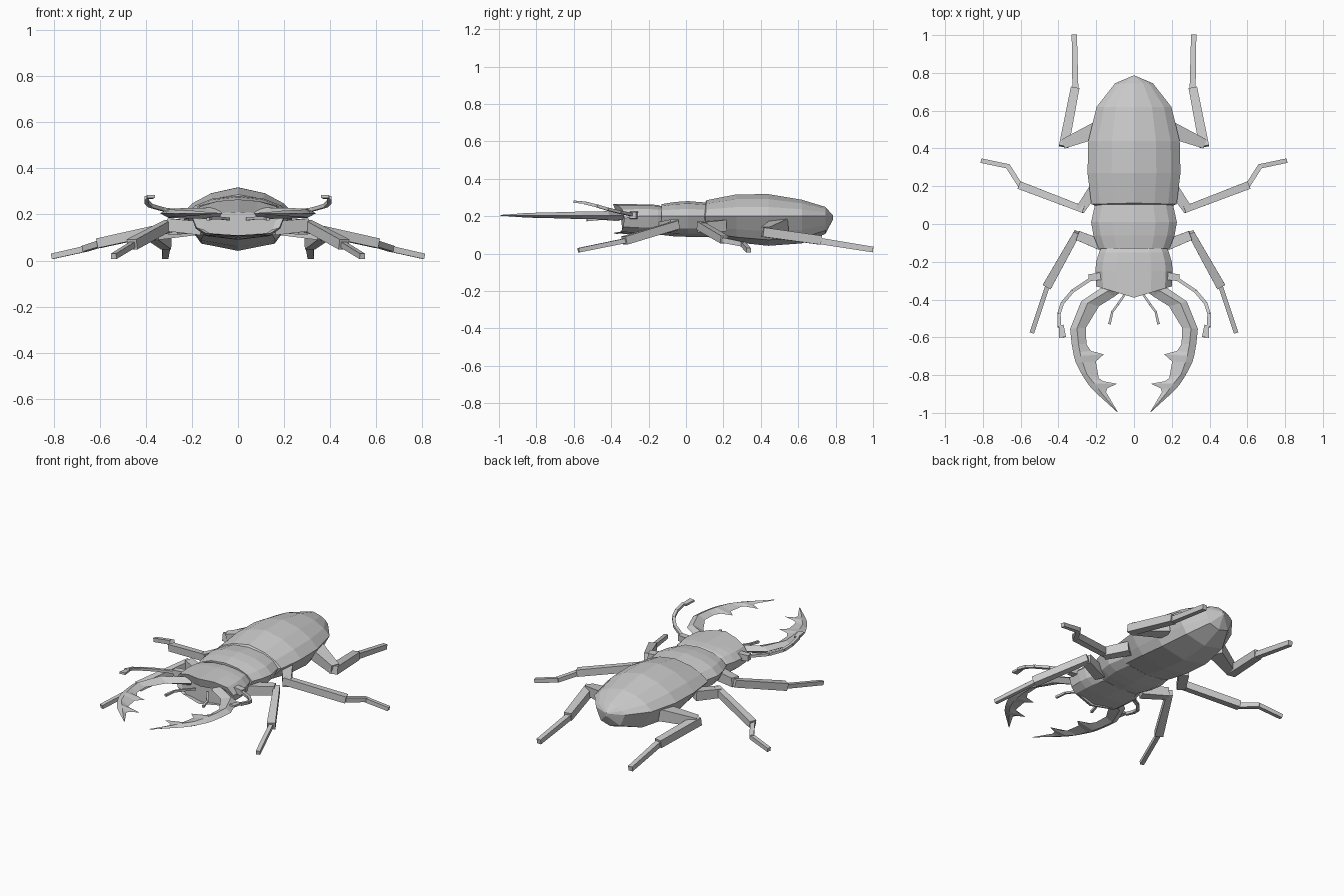
import bpy
from mathutils import Vector


def make(name, verts, faces, mirror=False):
    me = bpy.data.meshes.new(name)
    me.from_pydata(verts, [], faces)
    import bmesh
    bm = bmesh.new()
    bm.from_mesh(me)
    bmesh.ops.recalc_face_normals(bm, faces=bm.faces)
    bm.to_mesh(me)
    bm.free()
    ob = bpy.data.objects.new(name, me)
    bpy.context.collection.objects.link(ob)
    if mirror:
        ob.modifiers.new("mirror", 'MIRROR').use_mirror_merge = False
    return ob


def loft(rings):
    """Join equal rings of points into a closed, capped skin."""
    n = len(rings[0])
    verts = [p for r in rings for p in r]
    faces = [(i * n + j, i * n + (j + 1) % n, (i + 1) * n + (j + 1) % n, (i + 1) * n + j)
             for i in range(len(rings) - 1) for j in range(n)]
    faces += [tuple(range(n)), tuple(range((len(rings) - 1) * n, len(rings) * n))]
    return verts, faces


def body(name, stations, half):
    """Stations: y, half width, top z, side z, bottom z, forward push of the middle.
    half: (width fraction, height fraction) from top centre to bottom centre."""
    section = half + [(-a, b) for a, b in half[-2:0:-1]]
    rings = []
    for y, w, top, side, bot, push in stations:
        rings.append([(a * w, y - push * (1 - abs(a)),
                       side + (b * (top - side) if b > 0 else b * (side - bot)))
                      for a, b in section])
    make(name, *loft(rings))


def limb(name, segments):
    """Segments: start, end, (width, height) at start, (width, height) at end."""
    verts, faces = [], []
    for a, b, s0, s1 in segments:
        a, b = Vector(a), Vector(b)
        d = (b - a).normalized()
        u = d.cross(Vector((0, 0, 1))).normalized()
        v = u.cross(d)
        rings = [[p + u * (i * w / 2) + v * (j * h / 2)
                  for i, j in ((-1, -1), (1, -1), (1, 1), (-1, 1))]
                 for p, (w, h) in ((a, s0), (b, s1))]
        vs, fs = loft(rings)
        faces += [tuple(i + len(verts) for i in f) for f in fs]
        verts += vs
    make(name, verts, faces, True)


# Main body
dome = [(0, 1), (.48, .78), (.8, .42), (1, 0), (.8, -.5), (.66, -.8), (0, -1)]
body("abdomen_and_wing_cases", [
    (.095, .2, .262, .2, .1, 0), (.105, .226, .286, .2, .09, -.006),
    (.27, .246, .317, .2, .06, 0), (.44, .242, .318, .2, .042, 0),
    (.62, .198, .288, .2, .055, 0), (.745, .1, .25, .2, .105, 0),
    (.785, .006, .205, .2, .18, 0)], dome)
plate = [(0, 1), (.5, .84), (.82, .48), (1, 0), (.84, -.6), (.62, -.85), (0, -1)]
body("thorax", [
    (-.13, .188, .265, .2, .1, 0), (-.06, .215, .276, .2, .092, 0),
    (.01, .227, .281, .2, .09, 0), (.11, .205, .273, .2, .09, 0)], plate)
block = [(0, 1), (.45, .9), (.82, .6), (1, 0), (.9, -.6), (.7, -.9), (0, -1)]
body("head", [
    (-.325, .165, .21, .175, .105, .045), (-.33, .2, .265, .19, .11, .06),
    (-.25, .205, .264, .2, .1, 0), (-.2, .2, .264, .2, .1, 0),
    (-.15, .185, .26, .2, .1, 0), (-.12, .17, .25, .2, .1, 0)], block)

# Jaws: outer x, outer y, inner x, inner y, half thickness
jaw = [(.11, -.31, .07, -.36, .025), (.17, -.335, .105, -.385, .024),
       (.28, -.41, .185, -.435, .022), (.338, -.555, .255, -.55, .02),
       (.33, -.635, .252, -.635, .018), (.322, -.68, .228, -.672, .017),
       (.318, -.7, .16, -.69, .016), (.308, -.735, .202, -.728, .015),
       (.285, -.78, .187, -.815, .014), (.262, -.82, .165, -.832, .013),
       (.245, -.845, .09, -.846, .012), (.225, -.87, .142, -.87, .011),
       (.2, -.895, .148, -.89, .009), (.09, -.995, .086, -.995, .002)]
rings = []
for xo, yo, xi, yi, t in jaw:
    w = ((xo - xi) ** 2 + (yo - yi) ** 2) ** .5
    f = min(.5, .036 / w)
    mx, my = xo + (xi - xo) * f, yo + (yi - yo) * f
    rings.append([(xo, yo, .205), (mx, my, .205 + t), (xi, yi, .205), (mx, my, .205 - t)])
make("jaws", *loft(rings), True)

# Antennae with stub base and flat club
r = (.018, .016)
limb("antennae", [
    ((.17, -.275, .205), (.24, -.285, .205), (.04, .04), (.036, .036)),
    ((.22, -.285, .207), (.325, -.355, .222), r, r),
    ((.325, -.355, .222), (.38, -.42, .238), r, r),
    ((.38, -.42, .238), (.397, -.475, .255), r, r),
    ((.397, -.475, .255), (.396, -.545, .272), r, r),
    ((.385, -.535, .272), (.378, -.6, .278), (.025, .012), (.036, .012))])

# Mouth feelers
r = (.012, .012)
limb("mouth_feelers", [
    ((.04, -.36, .18), (.085, -.425, .185), r, r),
    ((.085, -.425, .185), (.115, -.465, .185), r, r),
    ((.115, -.465, .185), (.13, -.53, .18), r, (.014, .014))])

# Legs
limb("front_legs", [
    ((.15, -.12, .14), (.3, -.06, .155), (.06, .06), (.05, .055)),
    ((.3, -.045, .155), (.46, -.33, .07), (.036, .045), (.048, .045)),
    ((.455, -.32, .07), (.54, -.575, .018), (.024, .026), (.024, .024))])
limb("middle_legs", [
    ((.2, .2, .15), (.285, .075, .14), (.06, .06), (.05, .055)),
    ((.265, .075, .15), (.605, .205, .075), (.036, .045), (.042, .042)),
    ((.6, .2, .072), (.67, .31, .05), (.026, .028), (.026, .026)),
    ((.665, .305, .05), (.808, .335, .018), (.024, .026), (.024, .024))])
limb("hind_legs", [
    ((.18, .505, .15), (.372, .425, .115), (.09, .075), (.05, .055)),
    ((.372, .41, .115), (.312, .72, .072), (.052, .05), (.046, .048)),
    ((.31, .7, .07), (.316, 1.0, .022), (.032, .034), (.028, .03))])
